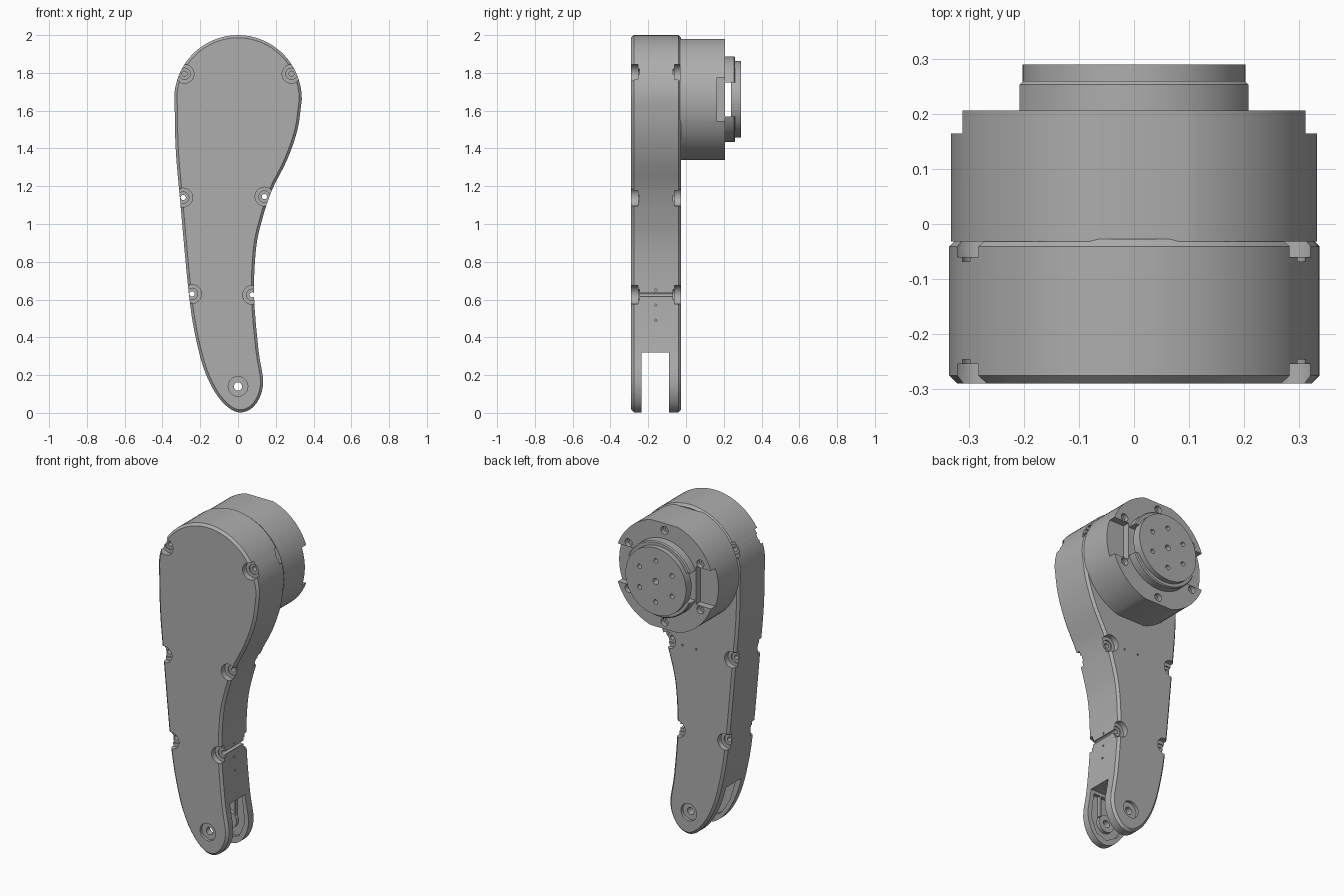
import bpy, bmesh, math
from mathutils import Matrix, Vector

cube = bpy.data.objects.get("Cube")
if cube:
    bpy.data.objects.remove(cube, do_unlink=True)

grey = bpy.data.materials.new("matte grey")
grey.use_nodes = True
COLOUR = (0.42, 0.42, 0.42, 1)
grey.diffuse_color = COLOUR
grey.node_tree.nodes["Principled BSDF"].inputs["Base Color"].default_value = COLOUR

AXIS_Z = 1.66          # height of the motor axis
PIN_Z = 0.14           # height of the lower pivot
FRONT, BACK = -0.29, -0.027


def make(name, bm):
    bmesh.ops.recalc_face_normals(bm, faces=bm.faces)
    mesh = bpy.data.meshes.new(name)
    bm.to_mesh(mesh)
    bm.free()
    mesh.materials.append(grey)
    obj = bpy.data.objects.new(name, mesh)
    bpy.context.collection.objects.link(obj)
    return obj


def prism(name, points, y0, y1, chamfer=0):
    """Extrude an x-z outline along y, with optional chamfered rims."""
    bm = bmesh.new()
    face = bm.faces.new([bm.verts.new((x, y0, z)) for x, z in points])
    out = bmesh.ops.extrude_face_region(bm, geom=[face])
    top = [v for v in out["geom"] if isinstance(v, bmesh.types.BMVert)]
    bmesh.ops.translate(bm, verts=top, vec=(0, y1 - y0, 0))
    if chamfer:
        rims = [e for e in bm.edges if abs(e.verts[0].co.y - e.verts[1].co.y) < 1e-5]
        bmesh.ops.bevel(bm, geom=rims, offset=chamfer, segments=1, affect='EDGES')
    return make(name, bm)


def circle(x, z, r, n):
    return [(x + r * math.cos(2 * math.pi * i / n), z + r * math.sin(2 * math.pi * i / n))
            for i in range(n)]


def disc(name, x, z, r, y0, y1, n=32, chamfer=0):
    return prism(name, circle(x, z, r, n), y0, y1, chamfer)


def box(name, x0, x1, y0, y1, z0, z1):
    return prism(name, [(x0, z0), (x1, z0), (x1, z1), (x0, z1)], y0, y1)


def cut(obj, cutter):
    mod = obj.modifiers.new("cut", 'BOOLEAN')
    mod.operation, mod.solver, mod.object = 'DIFFERENCE', 'EXACT', cutter
    bpy.ops.object.select_all(action='DESELECT')
    bpy.context.view_layer.objects.active = obj
    obj.select_set(True)
    bpy.ops.object.modifier_apply(modifier=mod.name)
    bpy.data.objects.remove(cutter, do_unlink=True)


def hole(obj, x, z, r, y0, y1, n=20):
    cut(obj, disc("cutter", x, z, r, y0, y1, n))


def spline(pts, steps=4):
    """Catmull-Rom curve through the points."""
    p = [Vector(q) for q in pts]
    p = [2 * p[0] - p[1]] + p + [2 * p[-1] - p[-2]]
    out = []
    for a, b, c, d in zip(p, p[1:], p[2:], p[3:]):
        for i in range(steps):
            t = i / steps
            out.append(0.5 * (2 * b + (c - a) * t + (2 * a - 5 * b + 4 * c - d) * t ** 2
                              + (3 * b - a - 3 * c + d) * t ** 3))
    return [tuple(v) for v in out]


# Arm body: round head, tapering curved leg, rounded foot
side = [(-0.336, 1.66), (-0.33, 1.4), (-0.307, 1.13), (-0.257, 0.6), (-0.21, 0.336),
        (-0.158, 0.177), (-0.085, 0.06), (0, 0.003), (0.085, 0.035), (0.133, 0.15),
        (0.108, 0.336), (0.085, 0.62), (0.095, 0.865), (0.127, 1.02), (0.18, 1.18),
        (0.26, 1.34), (0.315, 1.5), (0.338, 1.66)]
head = [(0.338 * math.cos(math.pi * i / 32), AXIS_Z + 0.34 * math.sin(math.pi * i / 32))
        for i in range(32)]
arm = prism("arm_body", spline(side) + head, FRONT, BACK, 0.014)

# Fork slot at the foot, with hollowed cheeks
cut(arm, box("cutter", -0.5, 0.5, -0.235, -0.09, -0.1, 0.32))
pocket = [(-0.17, 0.3), (-0.13, 0.17), (-0.075, 0.08), (0, 0.035), (0.07, 0.06),
          (0.108, 0.15), (0.09, 0.3)]
cut(arm, prism("cutter", pocket, -0.257, -0.068))

# Screw pockets on both faces, with through holes
screws = [(-0.283, 1.795), (0.283, 1.795), (-0.29, 1.14), (0.14, 1.145),
          (-0.243, 0.63), (0.075, 0.625)]
for x, z in screws:
    hole(arm, x, z, 0.05, -0.4, -0.255)
    hole(arm, x, z, 0.05, -0.06, 0.1)
    hole(arm, x, z, 0.03, -0.3, -0.247)
    hole(arm, x, z, 0.03, -0.068, 0)
    hole(arm, x, z, 0.014, -0.4, 0.1, 12)

# Pivot counterbores and pivot hole
hole(arm, 0, PIN_Z, 0.052, -0.4, -0.272, 32)
hole(arm, 0, PIN_Z, 0.052, -0.045, 0.1, 32)
hole(arm, 0, PIN_Z, 0.022, -0.4, 0.1)

# Small pin holes on the back face and the left edge
for x in (-0.05, 0.045):
    hole(arm, x, 1.14, 0.006, -0.06, 0.1, 8)
for z in (0.65, 0.57, 0.49):
    pin = disc("cutter", 0, 0, 0.006, -0.05, 0.05, 8)
    pin.data.transform(Matrix.Translation((0.09, -0.16, z)) @ Matrix.Rotation(math.pi / 2, 4, 'Z'))
    cut(arm, pin)

# Pivot bosses and stiffening ribs inside the fork
parts = [arm]
for tag, y0, y1 in (("front", -0.26, -0.236), ("back", -0.089, -0.065)):
    boss = disc(tag + "_pivot_boss", 0, PIN_Z, 0.052, y0, y1)
    hole(boss, 0, PIN_Z, 0.022, -0.4, 0.1)
    parts.append(boss)
    for x in (-0.045, 0.035):
        parts.append(box(tag + "_fork_rib", x, x + 0.01, y0, y1, 0.175, 0.305))

# Motor housing: drum with flat top and bottom and stepped sides
drum = disc("motor_housing", 0, AXIS_Z, 0.333, BACK - 0.005, 0.207, 72)
for s in (-1, 1):
    za, zb = sorted((AXIS_Z + s * 0.32, AXIS_Z + s * 0.5))
    cut(drum, box("cutter", -0.5, 0.5, -0.1, 0.3, za, zb))
    xa, xb = sorted((s * 0.212, s * 0.5))
    cut(drum, box("cutter", xa, xb, 0.165, 0.3, AXIS_Z - 0.115, AXIS_Z + 0.115))


def ring_spots(r):
    return [(r * math.cos(math.radians(a)), AXIS_Z + r * math.sin(math.radians(a)))
            for a in range(30, 390, 60)]


for x, z in ring_spots(0.278):
    hole(drum, x, z, 0.024, 0.18, 0.3)
    hole(drum, x, z, 0.012, 0.14, 0.3, 12)

# Bearing collar: upper and lower arcs with open sides
collar = disc("bearing_collar", 0, AXIS_Z, 0.227, 0.2, 0.26, 64, 0.006)
hole(collar, 0, AXIS_Z, 0.185, 0.1, 0.4, 64)
for s in (-1, 1):
    xa, xb = sorted((s * 0.1, s * 0.5))
    cut(collar, box("cutter", xa, xb, 0.1, 0.4, AXIS_Z - 0.09, AXIS_Z + 0.09))

# Output flange with centre hole and bolt circle
flange = disc("output_flange", 0, AXIS_Z, 0.203, 0.237, 0.29, 64)
for x, z in ring_spots(0.125):
    hole(flange, x, z, 0.014, 0.25, 0.4, 12)
hole(flange, 0, AXIS_Z, 0.018, 0.25, 0.4, 16)
parts += [drum, collar, flange]

for obj in parts:
    bpy.ops.object.select_all(action='DESELECT')
    bpy.context.view_layer.objects.active = obj
    obj.select_set(True)
    bpy.ops.object.shade_smooth_by_angle(angle=math.radians(25))
